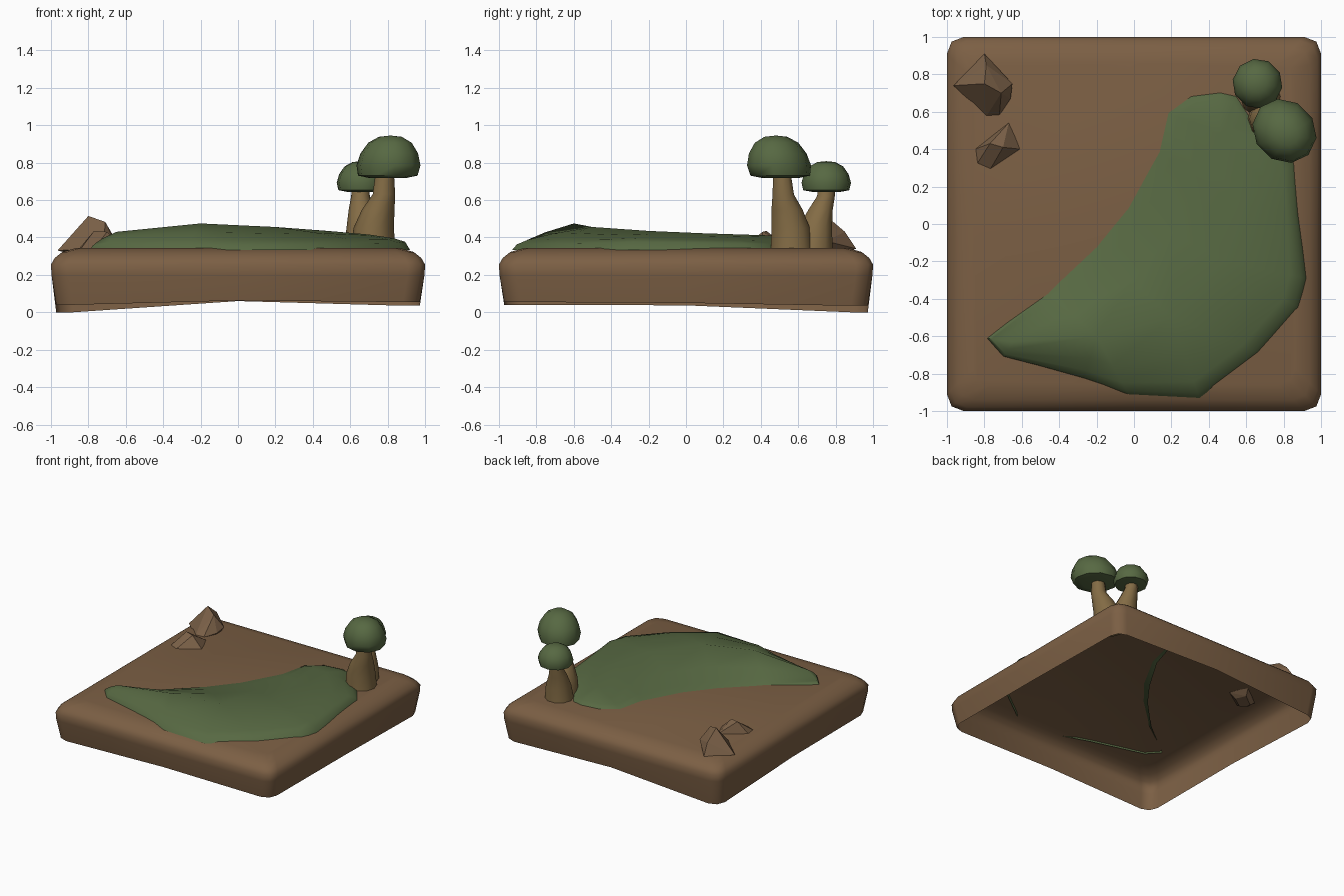
import bpy, bmesh, math
from mathutils import Vector

if "Cube" in bpy.data.objects:
    bpy.data.objects.remove(bpy.data.objects["Cube"])


def material(name, rgb):
    m = bpy.data.materials.new(name)
    m.diffuse_color = (*rgb, 1)
    m.use_nodes = True
    m.node_tree.nodes["Principled BSDF"].inputs["Base Color"].default_value = m.diffuse_color
    return m


EARTH = material("earth", (0.20, 0.115, 0.058))
GRASS = material("grass", (0.095, 0.14, 0.055))
BARK = material("bark", (0.23, 0.15, 0.06))
STONE = material("stone", (0.20, 0.12, 0.065))


def finish(bm, name, mat, angle=None):
    me = bpy.data.meshes.new(name)
    bm.to_mesh(me)
    bm.free()
    ob = bpy.data.objects.new(name, me)
    bpy.context.collection.objects.link(ob)
    me.materials.append(mat)
    if angle:
        bpy.ops.object.select_all(action='DESELECT')
        ob.select_set(True)
        bpy.context.view_layer.objects.active = ob
        bpy.ops.object.shade_smooth_by_angle(angle=math.radians(angle))
    return ob


def skin(rings, cap_top=False, cap_bottom=False):
    """Quads between closed rings of equal length, listed bottom to top, counter-clockwise."""
    bm = bmesh.new()
    loops = [[bm.verts.new(p) for p in r] for r in rings]
    n = len(rings[0])
    for a, b in zip(loops, loops[1:]):
        for i in range(n):
            j = (i + 1) % n
            bm.faces.new((a[i], a[j], b[j], b[i]))
    if cap_top:
        bm.faces.new(loops[-1])
    if cap_bottom:
        bm.faces.new(loops[0][::-1])
    bmesh.ops.remove_doubles(bm, verts=bm.verts, dist=0.0005)
    return bm


# ground tile: open underneath, rounded edges, uneven lower rim
CORNERS = [(1, 1, 0.035), (-1, 1, 0.0), (-1, -1, 0.04), (1, -1, 0.055)]
MIDS = [0.06, 0.037, 0.063, 0.05]   # rim height at back, left, front, right middles


def tile_ring(inset, z=None):
    h, pts = 1 - inset, []
    c = 0.09
    for k, (sx, sy, rim) in enumerate(CORNERS):
        three = [(h, h - c), (h - .025, h - .025), (h - c, h)]
        if sx * sy < 0:
            three.reverse()
        pts += [(sx * x, sy * y, rim if z is None else z) for x, y in three]
        mx, my = [(0, h), (-h, 0), (0, -h), (h, 0)][k]
        pts.append((mx, my, MIDS[k] if z is None else z))
    return pts


finish(skin([tile_ring(.028), tile_ring(.003, .2), tile_ring(0, .255), tile_ring(.02, .29),
             tile_ring(.06, .322), tile_ring(.14, .345)], cap_top=True),
       "ground_tile", EARTH, 50)

# grass mound: outline lofted inward to a ridge line
RIDGE = [(-.65, -.63, .43), (-.2, -.6, .475), (.2, -.5, .456),
         (.48, -.2, .435), (.56, .1, .422), (.46, .48, .41)]
# x, y, ridge point, steepness of the edge (lower is steeper)
EDGE = [(-.79, -.61, 0, .6), (-.70, -.71, 0, .5), (-.27, -.83, 1, .6), (-.03, -.91, 1, .6),
        (.35, -.93, 2, .5), (.67, -.69, 2, .45), (.88, -.45, 3, .35), (.92, -.29, 3, .3),
        (.88, .05, 4, .3), (.86, .33, 4, .35), (.78, .45, 5, .5), (.64, .55, 5, .5),
        (.55, .69, 5, .5), (.46, .71, 5, .5), (.30, .69, 5, .5), (.17, .60, 5, .6),
        (.11, .40, 4, .7), (-.07, .10, 3, .8), (-.22, -.10, 2, .8), (-.47, -.36, 1, .8)]


def mound_ring(t):
    pts = []
    for x, y, k, p in EDGE:
        rx, ry, rz = RIDGE[k]
        pts.append((x + (rx - x) * t, y + (ry - y) * t, .333 + (rz - .333) * t ** p))
    return pts


finish(skin([mound_ring(t) for t in (0, .06, .2, .5, 1)]), "grass_mound", GRASS, 60)


# trees: two leaning trunks sharing a root, each with a domed crown
def trunk(name, stations):
    n = 10
    rings = [[(x + r * math.cos(2 * math.pi * i / n), y + r * math.sin(2 * math.pi * i / n), z)
              for i in range(n)] for x, y, z, r in stations]
    finish(skin(rings, True, True), name, BARK, 50)


trunk("large_trunk", [(.725, .565, .325, .118), (.725, .56, .45, .108), (.75, .54, .55, .087),
                      (.78, .52, .63, .06), (.785, .512, .76, .048)])
trunk("small_trunk", [(.675, .68, .325, .11), (.675, .69, .45, .095), (.66, .72, .55, .068),
                      (.655, .748, .62, .05), (.655, .755, .69, .044)])


def crown(name, centre, radius, z0, height, lean, stretch=1.0):
    profile = [(.001, .02), (.55, 0), (.93, .06), (1, .30), (.90, .58), (.68, .83), (.36, .97), (.001, 1)]
    n, rings = 10, []
    for r, f in profile:
        ring = []
        for i in range(n):
            a = 2 * math.pi * i / n
            # stretched along the back-left to front-right diagonal
            u, v = r * radius * stretch * math.cos(a), r * radius * math.sin(a)
            ring.append((centre[0] + (u + v) * .7071 + lean[0] * f,
                         centre[1] + (v - u) * .7071 + lean[1] * f, z0 + height * f))
        rings.append(ring)
    finish(skin(rings), name, GRASS, 60)


crown("large_crown", (.80, .505), .162, .717, .228, (.015, -.025), 1.12)
crown("small_crown", (.66, .75), .134, .643, .165, (0, 0))


# rocks: faceted convex lumps sunk slightly into the tile
def rock(name, rim, peaks):
    bm = bmesh.new()
    cx = sum(p[0] for p in rim) / len(rim)
    cy = sum(p[1] for p in rim) / len(rim)
    for x, y, z in rim + peaks:
        bm.verts.new((x, y, z))
    for x, y, z in rim:
        bm.verts.new((cx + (x - cx) * .6, cy + (y - cy) * .6, .31))
    bmesh.ops.convex_hull(bm, input=bm.verts)
    loose = [v for v in bm.verts if not v.link_faces]
    bmesh.ops.delete(bm, geom=loose, context='VERTS')
    bmesh.ops.recalc_face_normals(bm, faces=bm.faces)
    finish(bm, name, STONE)


rock("large_rock", [(-.965, .74, .33), (-.80, .91, .34), (-.65, .75, .38), (-.66, .67, .36),
                    (-.72, .58, .34), (-.79, .575, .34)],
     [(-.80, .75, .515), (-.71, .70, .483), (-.79, .85, .43)])
rock("small_rock", [(-.85, .40, .34), (-.67, .54, .35), (-.605, .40, .34), (-.77, .29, .34),
                    (-.84, .32, .34)],
     [(-.77, .43, .435), (-.70, .41, .43)])
